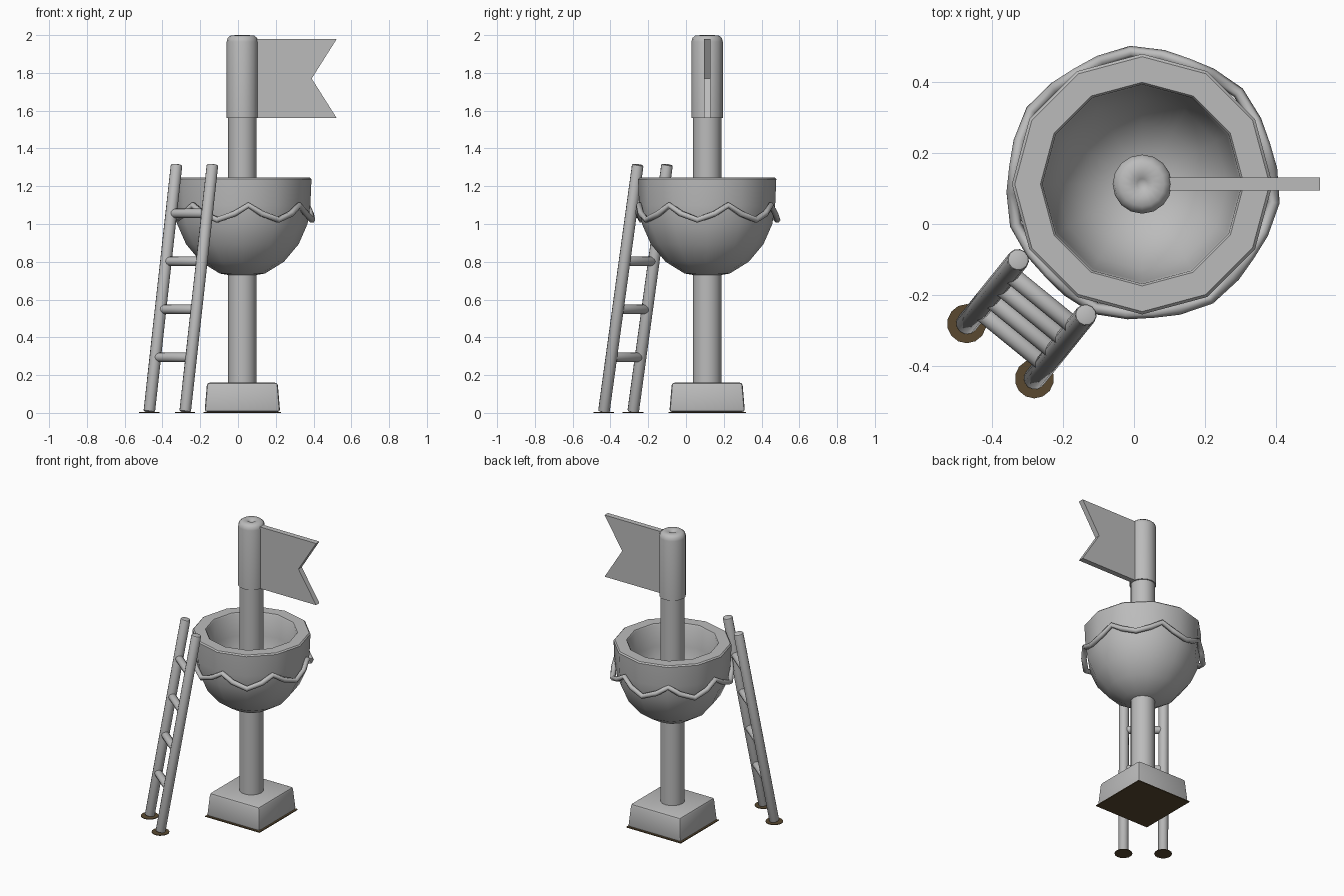
import bpy, bmesh
from math import radians, sin, cos, pi
from mathutils import Vector, Matrix

if "Cube" in bpy.data.objects:
    bpy.data.objects.remove(bpy.data.objects["Cube"], do_unlink=True)

CX, CY = 0.023, 0.112  # mast axis


def material(name, rgb):
    mat = bpy.data.materials.new(name)
    mat.use_nodes = True
    mat.diffuse_color = (*rgb, 1)
    mat.node_tree.nodes["Principled BSDF"].inputs["Base Color"].default_value = (*rgb, 1)
    return mat


GREY = material("grey", (0.5, 0.5, 0.5))
BROWN = material("dark brown", (0.1, 0.066, 0.03))


def finish(name, bm, mat=GREY, angle=40):
    bmesh.ops.recalc_face_normals(bm, faces=bm.faces)
    mesh = bpy.data.meshes.new(name)
    bm.to_mesh(mesh)
    bm.free()
    mesh.materials.append(mat)
    obj = bpy.data.objects.new(name, mesh)
    bpy.context.collection.objects.link(obj)
    bpy.ops.object.select_all(action="DESELECT")
    bpy.context.view_layer.objects.active = obj
    obj.select_set(True)
    bpy.ops.object.shade_smooth_by_angle(angle=radians(angle))
    return obj


def lathe(name, profile, sides):
    """Spin (radius, height) points about the mast axis."""
    bm = bmesh.new()
    verts = [bm.verts.new((CX + r, CY, z)) for r, z in profile]
    edges = [bm.edges.new(pair) for pair in zip(verts, verts[1:])]
    bmesh.ops.spin(bm, geom=verts + edges, cent=(CX, CY, 0), axis=(0, 0, 1),
                   angle=2 * pi, steps=sides, use_duplicate=False)
    bmesh.ops.remove_doubles(bm, verts=bm.verts, dist=0.0005)
    return finish(name, bm)


def rod(name, a, b, radius, bevel=0.008):
    """Round bar between two points with softened ends."""
    a, b = Vector(a), Vector(b)
    turn = (b - a).to_track_quat("Z", "Y").to_matrix().to_4x4()
    bm = bmesh.new()
    bmesh.ops.create_cone(bm, cap_ends=True, segments=12, radius1=radius, radius2=radius,
                          depth=(b - a).length)
    rims = [e for e in bm.edges if any(len(f.verts) > 4 for f in e.link_faces)]
    bmesh.ops.bevel(bm, geom=rims, offset=bevel, segments=2, profile=0.5, affect="EDGES")
    bmesh.ops.transform(bm, matrix=Matrix.Translation((a + b) / 2) @ turn, verts=bm.verts)
    return finish(name, bm)


# Mast and rounded mast cap
lathe("mast", [(0, 0.1), (0.075, 0.1), (0.075, 1.6), (0, 1.6)], 16)
lathe("mast_cap", [(0, 1.56), (0.083, 1.56), (0.083, 1.965), (0.078, 1.985), (0.062, 1.998),
                   (0.03, 2.0), (0.015, 1.99), (0, 1.985)], 16)

# Lookout bowl
lathe("lookout_bowl", [(0, 0.718), (0.12, 0.738), (0.22, 0.8), (0.298, 0.893), (0.345, 1.0),
                       (0.36, 1.1), (0.366, 1.237), (0.358, 1.245), (0.286, 1.245),
                       (0.28, 1.237), (0.275, 1.09), (0.24, 0.96), (0.17, 0.86),
                       (0.09, 0.815), (0, 0.8)], 12)

# Rope swagged around the bowl
SWAGS = 7
curve = bpy.data.curves.new("rope_swag", "CURVE")
curve.dimensions = "3D"
curve.bevel_depth = 0.017
curve.bevel_resolution = 1
spline = curve.splines.new("POLY")
steps = [(0, 0.36, 1.1), (0.22, 0.365, 1.055), (0.5, 0.373, 1.022), (0.78, 0.365, 1.055)]
spline.points.add(SWAGS * len(steps) - 1)
for i, point in enumerate(spline.points):
    part, radius, z = steps[i % len(steps)]
    a = radians(-85) + 2 * pi * (i // len(steps) + part) / SWAGS
    point.co = (CX + radius * cos(a), CY + radius * sin(a), z, 1)
spline.use_cyclic_u = True
spline.use_smooth = True
curve.materials.append(GREY)
bpy.context.collection.objects.link(bpy.data.objects.new("rope_swag", curve))

# Swallowtail flag
bm = bmesh.new()
outline = [(0.08, 1.56), (0.523, 1.56), (0.39, 1.77), (0.523, 1.98), (0.08, 1.98)]
face = bm.faces.new([bm.verts.new((x, CY - 0.018, z)) for x, z in outline])
extruded = bmesh.ops.extrude_face_region(bm, geom=[face])["geom"]
bmesh.ops.translate(bm, vec=(0, 0.036, 0),
                    verts=[v for v in extruded if isinstance(v, bmesh.types.BMVert)])
finish("flag", bm, angle=20)

# Tapered base block
bm = bmesh.new()
bmesh.ops.create_cube(bm, size=1)
for v in bm.verts:
    half = 0.187 if v.co.z > 0 else 0.2
    v.co = (CX + half * (1 if v.co.x > 0 else -1), CY + half * (1 if v.co.y > 0 else -1),
            0.16 if v.co.z > 0 else 0.005)
bmesh.ops.bevel(bm, geom=bm.edges[:], offset=0.014, segments=2, profile=0.5, affect="EDGES")
finish("base_block", bm)

# Ground patch under the base
bm = bmesh.new()
bmesh.ops.create_cube(bm, size=1, matrix=Matrix.Translation((CX, CY, 0.003))
                      @ Matrix.Diagonal((0.41, 0.41, 0.006, 1)))
finish("base_ground_patch", bm, BROWN)

# Ladder rails with ground patches
rails = {"left": ((-0.28, -0.435, 0.005), (-0.135, -0.255, 1.315)),
         "right": ((-0.47, -0.28, 0.005), (-0.325, -0.1, 1.315))}
for side, (foot, top) in rails.items():
    rod(f"ladder_rail_{side}", foot, top, 0.031)
    bm = bmesh.new()
    bmesh.ops.create_cone(bm, cap_ends=True, segments=14, radius1=0.055, radius2=0.055,
                          depth=0.004, matrix=Matrix.Translation((foot[0], foot[1], 0.002)))
    finish(f"ladder_ground_patch_{side}", bm, BROWN)

# Ladder rungs
for i in range(4):
    t = (0.29 + 0.255 * i) / 1.315
    ends = [Vector(foot).lerp(Vector(top), t) for foot, top in rails.values()]
    rod(f"ladder_rung_{i + 1}", *ends, 0.025)
